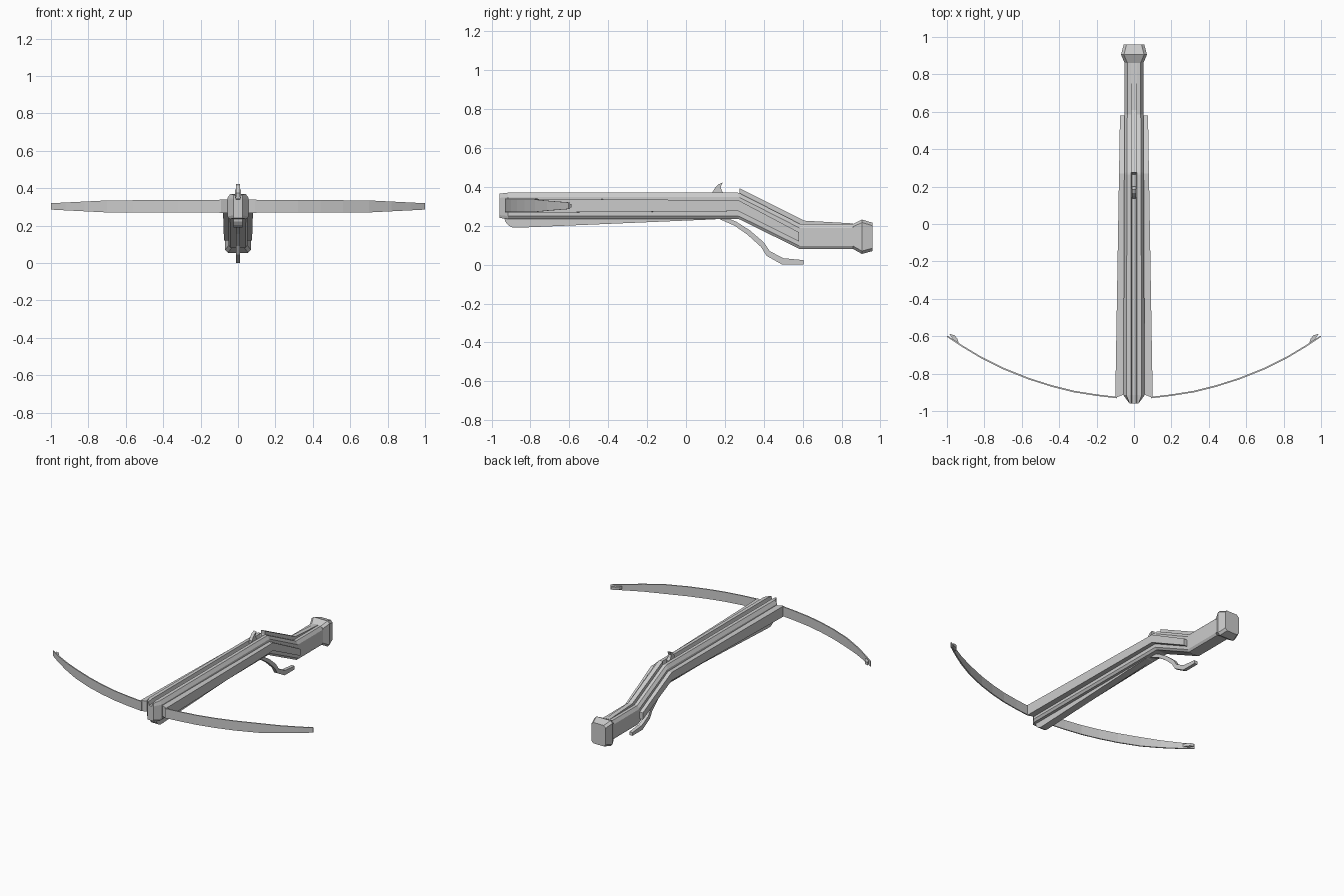
import bpy, bmesh, math

if "Cube" in bpy.data.objects:
    bpy.data.objects.remove(bpy.data.objects["Cube"])

grey = bpy.data.materials.new("plain grey")
grey.diffuse_color = (0.6, 0.6, 0.6, 1)
grey.use_nodes = True
grey.node_tree.nodes["Principled BSDF"].inputs["Base Color"].default_value = grey.diffuse_color


def finish(name, bm):
    bmesh.ops.recalc_face_normals(bm, faces=bm.faces)
    mesh = bpy.data.meshes.new(name)
    bm.to_mesh(mesh)
    bm.free()
    mesh.materials.append(grey)
    ob = bpy.data.objects.new(name, mesh)
    bpy.context.collection.objects.link(ob)
    return ob


def loft(name, rings):
    """Skin a list of equal-length point rings and cap both ends."""
    bm = bmesh.new()
    vs = [[bm.verts.new(p) for p in r] for r in rings]
    n = len(rings[0])
    for a, b in zip(vs, vs[1:]):
        for i in range(n):
            j = (i + 1) % n
            bm.faces.new((a[i], a[j], b[j], b[i]))
    bm.faces.new(vs[0])
    bm.faces.new(vs[-1][::-1])
    return finish(name, bm)


def plate(name, profile, half):
    """Side profile in (y, z) extruded across the width."""
    return loft(name, [[(s * half, y, z) for y, z in profile] for s in (-1, 1)])


def mirror(ob):
    m = ob.modifiers.new("Mirror", 'MIRROR')
    m.use_axis[0] = True
    return ob


def stock_ring(y, bot, top, half, groove, limit=1.0):
    """Chamfered stock section with a bolt groove in the top."""
    right = [(0.01, top - groove), (0.016, top), (half * 0.72, top), (half, top - 0.022),
             (half, bot + 0.015), (half * 0.8, bot)]
    pts = right + [(-x, z) for x, z in reversed(right)]
    return [(max(-limit, min(limit, x)), y, z) for x, z in pts]


# Stock with bolt groove, pointed nose and bend
loft("stock", [
    stock_ring(-0.96, 0.24, 0.365, 0.057, 0.025, 0.024),
    stock_ring(-0.915, 0.235, 0.37, 0.057, 0.025),
    stock_ring(0.265, 0.235, 0.37, 0.052, 0.025),
    stock_ring(0.275, 0.233, 0.368, 0.052, 0.0),
    stock_ring(0.585, 0.08, 0.21, 0.05, 0.0),
    stock_ring(0.86, 0.08, 0.21, 0.05, 0.0),
])


# Flared butt
def butt_ring(y, bot, top, half, c=0.015):
    right = [(half - c, top), (half, top - c), (half, bot + c), (half - c, bot)]
    return [(x, y, z) for x, z in right + [(-x, z) for x, z in reversed(right)]]


loft("butt", [butt_ring(0.86, 0.08, 0.21, 0.05), butt_ring(0.905, 0.055, 0.232, 0.069),
              butt_ring(0.96, 0.07, 0.215, 0.055)])

# Raised rib along the wrist and rear stock
plate("rear_rib", [(0.275, 0.36), (0.275, 0.393), (0.61, 0.226), (0.86, 0.212),
                   (0.86, 0.2), (0.58, 0.2)], 0.015)

# Side rails that follow the bend, tapering backwards
rail = [(-0.93, 0.267, 0.34, 0.1), (0.27, 0.275, 0.331, 0.08), (0.58, 0.12, 0.167, 0.075)]
rings = []
for i, (y, bot, top, out) in enumerate(rail):
    back = 0.025 if i == 0 else 0
    rings.append([(0.04, y + back, bot), (out, y, bot), (out, y, top), (0.04, y + back, top)])
mirror(loft("side_rail", rings))

# Keel under the fore-stock
plate("keel", [(-0.935, 0.245), (-0.93, 0.222), (-0.915, 0.203), (-0.89, 0.19), (-0.86, 0.19),
               (0.15, 0.233), (0.17, 0.245)], 0.025)

# Bow limbs
limb = [(0.09, -0.928, 0.033), (0.2, -0.915, 0.033), (0.32, -0.896, 0.033), (0.44, -0.866, 0.033),
        (0.56, -0.828, 0.033), (0.7, -0.772, 0.032), (0.82, -0.712, 0.026),
        (0.92, -0.652, 0.021), (1.0, -0.6, 0.017)]
rings = []
for i, (x, y, h) in enumerate(limb):
    a, b = limb[max(i - 1, 0)], limb[min(i + 1, len(limb) - 1)]
    d = math.hypot(b[0] - a[0], b[1] - a[1])
    nx, ny = -(b[1] - a[1]) / d * 0.004, (b[0] - a[0]) / d * 0.004
    rings.append([(min(x + s * nx, 1.0), y + s * ny, 0.303 + t * h)
                  for s, t in ((-1, -1), (1, -1), (1, 1), (-1, 1))])
mirror(loft("bow_limb", rings))

# String hooks at the limb tips
hook = [(0.935, -0.643), (0.945, -0.612), (0.96, -0.595), (0.988, -0.588), (0.975, -0.603), (0.972, -0.62)]
mirror(loft("string_hook", [[(x, y, z) for x, y in hook] for z in (0.293, 0.313)]))

# String catch
plate("string_catch", [(0.14, 0.34), (0.137, 0.375), (0.15, 0.395), (0.165, 0.412), (0.188, 0.422),
                       (0.178, 0.398), (0.185, 0.378), (0.2, 0.365), (0.2, 0.34)], 0.011)

# Curved trigger lever
upper = [(0.2, 0.245), (0.26, 0.22), (0.33, 0.175), (0.4, 0.115), (0.43, 0.07), (0.5, 0.033), (0.605, 0.023)]
lower = [(0.605, 0.0), (0.495, 0.0), (0.415, 0.045), (0.385, 0.092), (0.315, 0.155), (0.25, 0.2), (0.16, 0.24)]
plate("trigger_lever", upper + lower, 0.012)
